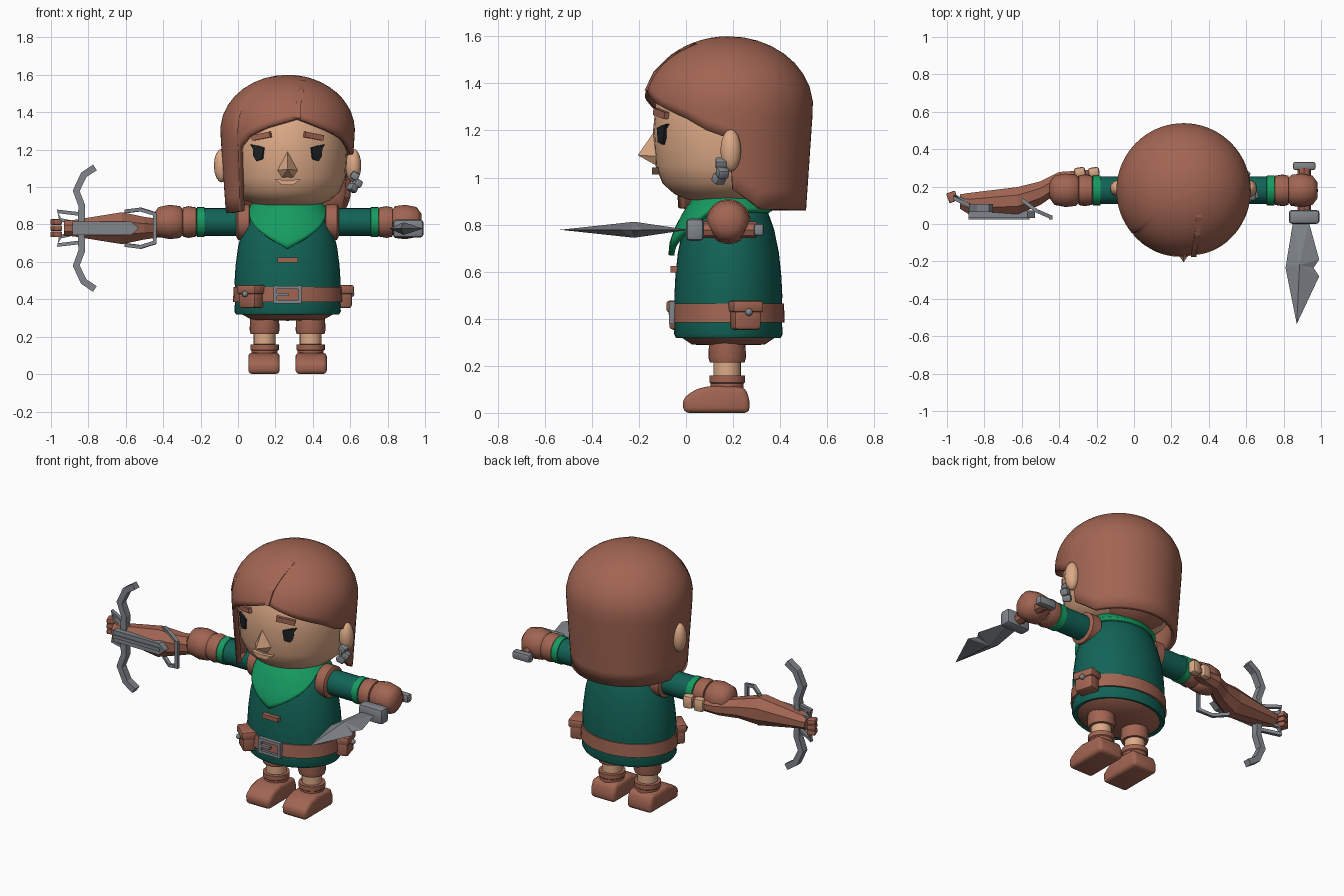
import bpy, bmesh
from math import sin, cos, pi, radians, sqrt
from mathutils import Matrix, Vector

if "Cube" in bpy.data.objects:
    bpy.data.objects.remove(bpy.data.objects["Cube"])

CX, CY = 0.265, 0.18   # body axis


def material(name, rgb):
    m = bpy.data.materials.new(name)
    m.use_nodes = True
    m.diffuse_color = (*rgb, 1)
    m.node_tree.nodes["Principled BSDF"].inputs["Base Color"].default_value = (*rgb, 1)
    return m


BROWN = material("brown", (0.36, 0.13, 0.085))
SKIN = material("skin", (0.72, 0.40, 0.24))
GREEN = material("dark green", (0.006, 0.125, 0.095))
LIME = material("light green", (0.008, 0.33, 0.12))
STEEL = material("steel", (0.22, 0.24, 0.26))
BLACK = material("black", (0.012, 0.015, 0.018))


def finish(name, bm, mat, angle=35, recalc=True):
    bmesh.ops.remove_doubles(bm, verts=bm.verts, dist=1e-4)
    if recalc:
        bmesh.ops.recalc_face_normals(bm, faces=bm.faces)
    me = bpy.data.meshes.new(name)
    bm.to_mesh(me)
    bm.free()
    me.materials.append(mat)
    if angle:
        me.shade_smooth()
        me.set_sharp_from_angle(angle=radians(angle))
    ob = bpy.data.objects.new(name, me)
    bpy.context.collection.objects.link(ob)
    return ob


def loft(name, rings, mat, angle=35, caps=True, closed_up=True):
    bm = bmesh.new()
    rows = [[bm.verts.new(p) for p in ring] for ring in rings]
    n = len(rows[0])
    for a, b in zip(rows, rows[1:]):
        for i in range(n):
            j = (i + 1) % n
            bm.faces.new((a[i], a[j], b[j], b[i]))
    if caps:
        bm.faces.new(rows[0][::-1])
        bm.faces.new(rows[-1])
    return finish(name, bm, mat, angle, caps)


def lathe(name, profile, mat, M, sy=1.0, segs=24, angle=35):
    rings = [[M @ Vector((max(r, 1e-6) * cos(2 * pi * i / segs),
                          sy * max(r, 1e-6) * sin(2 * pi * i / segs), h))
              for i in range(segs)] for r, h in profile]
    return loft(name, rings, mat, angle)


def ball(name, loc, size, mat, segs=14):
    prof = [(sin(pi * k / 8), -cos(pi * k / 8)) for k in range(9)]
    M = Matrix.Translation(loc) @ Matrix.Diagonal((*size, 1))
    return lathe(name, prof, mat, M, segs=segs, angle=50)


def box(name, size, loc, mat, turn=0, tilt=0, bevel=0.0):
    bm = bmesh.new()
    M = (Matrix.Translation(loc) @ Matrix.Rotation(radians(turn), 4, 'Z')
         @ Matrix.Rotation(radians(tilt), 4, 'Y') @ Matrix.Diagonal((*size, 1)))
    bmesh.ops.create_cube(bm, size=1, matrix=M)
    if bevel:
        bmesh.ops.bevel(bm, geom=bm.edges[:], offset=bevel, segments=2, affect='EDGES', profile=0.5)
    return finish(name, bm, mat, 30)


def prism(name, pts, depth, M, mat, bevel=0.0):
    """Outline in local XZ, extruded along local Y."""
    bm = bmesh.new()
    sides = [[bm.verts.new(M @ Vector((x, y, z))) for x, z in pts] for y in (-depth / 2, depth / 2)]
    bm.faces.new(sides[0])
    bm.faces.new(sides[1][::-1])
    for i in range(len(pts)):
        j = (i + 1) % len(pts)
        bm.faces.new((sides[0][i], sides[0][j], sides[1][j], sides[1][i]))
    if bevel:
        bmesh.ops.bevel(bm, geom=bm.edges[:], offset=bevel, segments=3, affect='EDGES', profile=0.5)
    return finish(name, bm, mat, 40)


def tube(name, pts, w, d, mat, up=(0, 1, 0), sides=4):
    pts, up, rings = [Vector(p) for p in pts], Vector(up), []
    for i, p in enumerate(pts):
        t = (pts[min(i + 1, len(pts) - 1)] - pts[max(i - 1, 0)]).normalized()
        side = t.cross(up).normalized()
        rings.append([p + side * w * cos(2 * pi * (k + .5) / sides) + up * d * sin(2 * pi * (k + .5) / sides)
                      for k in range(sides)])
    return loft(name, rings, mat, 0)


def fan(name, outline, apexes, mat):
    """Faceted spindle: an outline joined to one or two apex points."""
    bm = bmesh.new()
    ring = [bm.verts.new(p) for p in outline]
    for apex in apexes:
        v = bm.verts.new(apex)
        for i in range(len(ring)):
            bm.faces.new((ring[i], ring[(i + 1) % len(ring)], v))
    return finish(name, bm, mat, 0)


def interp(table, v):
    for (a, p), (b, q) in zip(table, table[1:]):
        if v <= b:
            return p + (q - p) * (v - a) / (b - a)
    return table[-1][1]


def around(a, r, z, sy=1.0):
    """Point at angle a (0 = front, positive toward the left)."""
    return Vector((CX + r * sin(radians(a)), CY - sy * r * cos(radians(a)), z))


def shell(name, radius, edge, top, mat, sy=1.0, thick=0.03):
    angles = sorted(set(range(-180, 180, 5)) | {a for a, _ in edge if a < 180})
    rings = []
    for k in range(15):
        t = sin(k / 14 * pi / 2)
        zs = [interp(edge, a) * (1 - t) + top * t for a in angles]
        rings.append([around(a, max(radius(z), 1e-6), z, sy) for a, z in zip(angles, zs)])
    ob = loft(name, rings, mat, 50, caps=False)
    ob.modifiers.new("thickness", 'SOLIDIFY').thickness = thick
    return ob


BODY = Matrix.Translation((CX, CY, 0))

# Head and face
lathe("head", [(0, .9), (.17, .905), (.23, .93), (.28, .975), (.31, 1.05), (.32, 1.2), (.3, 1.4), (.2, 1.5), (0, 1.52)],
      SKIN, BODY, segs=32, angle=60)
fan("nose", [(CX + x, -.125, z) for x, z in ((0, 1.21), (-.055, 1.09), (-.03, 1.05), (.03, 1.05), (.055, 1.09))],
    [(CX, -.205, 1.095)], SKIN)
prism("lips", [(-.07, .012), (-.03, -.018), (.03, -.018), (.07, .012), (0, .006)], .03,
      Matrix.Translation((CX, -.13, 1.03)), SKIN)
for s, side in ((1, "left"), (-1, "right")):
    M = Matrix.Translation(around(28 * s, .318, 1.185)) @ Matrix.Rotation(radians(28 * s), 4, 'Z')
    prism(side + "_eye", [(s * x, z) for x, z in ((-.03, .025), (-.02, -.035), (.015, -.045), (.033, -.02),
                                                 (.036, .02), (.052, .042), (.01, .036))], .022, M, BLACK)
    box(side + "_brow", (.11, .022, .03), around(26 * s, .318, 1.272), BROWN, 26 * s, 10 * s)
    ball(side + "_ear", (CX + s * .352, CY + .01, 1.115), (.042, .045, .09), SKIN)
for i, (x, y, z) in enumerate(((.625, .15, 1.06), (.638, .155, 1.02), (.612, .14, .995))):
    box(f"earring_{i}", (.045, .05, .042), (x, y, z), STEEL, 20 * i, 30, .01)


# Hair cap with hanging back and right lock
def hair_radius(z):
    if z > 1.3:
        return .36 * sqrt(max(0, 1 - ((z - 1.3) / .3) ** 2))
    return .36 - .03 * (1.3 - z) / .44


shell("hair", hair_radius, [(-180, .86), (-70, .86), (-50, .87), (-48, 1.21), (-36, 1.27), (-18, 1.32), (9, 1.37),
                            (30, 1.32), (60, 1.25), (75, 1.2), (91, 1.165), (93, .95), (115, .865), (180, .86)], 1.6, BROWN)
ball("hair_underside", (CX, .29, 1.09), (.28, .2, .22), BROWN, 20)
tube("hair_parting", [around(a, hair_radius(z) - .004, z) for a, z in ((9, 1.37), (11, 1.45), (18, 1.52), (33, 1.57))],
     .02, .02, BROWN)

# Torso, hips and scarf
lathe("tunic", [(.25, .325), (.275, .318), (.285, .335), (.28, .4), (.283, .5), (.278, .58), (.265, .68), (.24, .78),
                (.2, .87), (.12, .92)], GREEN, BODY, .81, 36, 50)
lathe("shorts", [(0, .285), (.19, .29), (.255, .325), (.255, .34)], BROWN, BODY, .81)
shell("scarf", lambda z: interp([(.66, .315), (.72, .31), (.78, .285), (.85, .24), (.92, .18)], z),
      [(-180, .86), (-65, .87), (0, .67), (65, .87), (180, .86)], .915, LIME, .81, .025)
box("chest_toggle", (.11, .03, .026), (CX, -.05, .61), BROWN)

# Belt, buckle and pouches
lathe("belt", [(.27, .385), (.292, .385), (.288, .465), (.27, .465)], BROWN, BODY, .82, 36)
for s in (-1, 1):
    box("buckle_side", (.018, .025, .095), (CX + s * .066, -.06, .425), STEEL)
    box("buckle_bar", (.15, .025, .018), (CX, -.06, .425 + s * .038), STEEL)
box("buckle_prong", (.07, .02, .016), (CX - .03, -.065, .425), STEEL)
for name, a, r in (("right_pouch", -42, .29), ("left_pouch", 106, .305)):
    box(name, (.12, .08, .115), around(a, r, .41, .87), BROWN, a, 0, .016)
    box(name + "_flap", (.135, .095, .05), around(a, r, .452, .87), BROWN, a, 0, .012)
    ball(name + "_button", around(a, r + .05, .428, .89), (.016, .016, .016), STEEL, 8)

# Legs and arms
for s, side in ((1, "left"), (-1, "right")):
    L = Matrix.Translation((CX + s * .123, .175, 0))
    lathe(side + "_trouser", [(.05, .215), (.074, .215), (.08, .235), (.076, .33)], BROWN, L)
    lathe(side + "_shin", [(.058, .1), (.058, .24)], SKIN, L)
    lathe(side + "_boot_shaft", [(.07, .04), (.07, .125), (.076, .13), (.076, .158), (.055, .16)], BROWN, L)
    prism(side + "_boot_foot", [(-.01, 0), (.27, 0), (.27, .06), (.25, .11), (.1, .115), (.04, .1), (-.015, .06)], .168,
          Matrix.Translation((CX + s * .126, 0, 0)) @ Matrix.Rotation(radians(90), 4, 'Z'), BROWN, .022)
    A = Matrix.Translation((CX, CY, .813)) @ Matrix.Rotation(s * pi / 2, 4, 'Y')
    lathe(side + "_armhole", [(.07, .2), (.095, .205), (.095, .265), (.075, .275)], BROWN, A)
    lathe(side + "_sleeve", [(.075, .15), (.074, .45)], GREEN, A)
    lathe(side + "_cuff", [(.06, .443), (.08, .445), (.08, .485), (.06, .487)], LIME, A)
    lathe(side + "_bracer", [(.06, .48), (.078, .49), (.085, .53), (.078, .56), (.05, .565)], BROWN, A)
    lathe(side + "_glove", [(.055, .55), (.085, .575), (.092, .63), (.08, .69), (.045, .715), (0, .718)],
          BROWN, A, 1, 14, 50)

# Fingers curled round the crossbow grip
for i, x in enumerate((-.29, -.215)):
    box(f"right_finger_{i}", (.06, .05, .08), (x, .278, .785), SKIN, 10, 0, .014)

# Dagger in the left hand
BX, BZ = .905, .778
edge = [(.85, .01), (.81, -.235), (.87, -.535), (.99, -.28), (.96, -.235), (.99, -.19), (.935, .01)]
fan("dagger_blade", [(x, y, BZ) for x, y in edge], [(.885, -.22, BZ + .034), (.885, -.22, BZ - .034)], STEEL)
box("dagger_guard", (.165, .075, .095), (.91, .038, BZ), STEEL, 0, 0, .018)
box("dagger_pommel", (.12, .042, .05), (.91, .31, BZ), STEEL, 0, 0, .01)
lathe("dagger_handle", [(.035, 0), (.035, .27)], BROWN,
      Matrix.Translation((.91, .3, BZ)) @ Matrix.Rotation(pi / 2, 4, 'X'), segs=8)

# Crossbow lying on its side in the right hand
Z = .78
stock = [(-.93, .12, .04, .04), (-.88, .108, .06, .045), (-.62, .125, .075, .088), (-.5, .165, .065, .062),
         (-.4, .225, .055, .048), (-.24, .255, .035, .035)]
loft("crossbow_stock", [[(x, y + 1.05 * hy * cos(pi * (k + .5) / 4), Z + 1.05 * hz * sin(pi * (k + .5) / 4))
                         for k in range(8)] for x, y, hy, hz in stock], BROWN, 0)
prism("crossbow_rail", [(-.885, -.035), (-.57, -.035), (-.53, 0), (-.57, .035), (-.885, .035)], .04,
      Matrix.Translation((-.0, .052, Z)), STEEL)
tube("crossbow_bolt", [(-.885, .035, Z), (-.56, .035, Z)], .014, .014, STEEL)
for s in (-1, 1):
    tube("crossbow_limb", [(x, .085, Z + s * z) for x, z in
                           ((-.84, 0), (-.835, .12), (-.865, .2), (-.825, .285), (-.765, .325))], .026, .03, STEEL)
    tube("crossbow_front_brace", [(-.84, .08, Z + s * .075), (-.965, .14, Z + s * .09), (-.95, .14, Z + s * .045),
                                  (-.88, .11, Z + s * .03)], .014, .016, STEEL)
    tube("crossbow_lever_arm", [(-.6, .13, Z + s * .09), (-.52, .07, Z + s * .1), (-.44, .035, Z + s * .075)],
         .014, .014, STEEL, (0, 0, 1))
tube("crossbow_lever_bar", [(-.445, .035, Z - .085), (-.445, .035, Z + .085)], .014, .014, STEEL)
for i in (-1, 0, 1):
    box("crossbow_tip_wrap", (.05, .055, .03), (-.972, .145, Z + i * .033), BROWN, 20, 0, .006)
